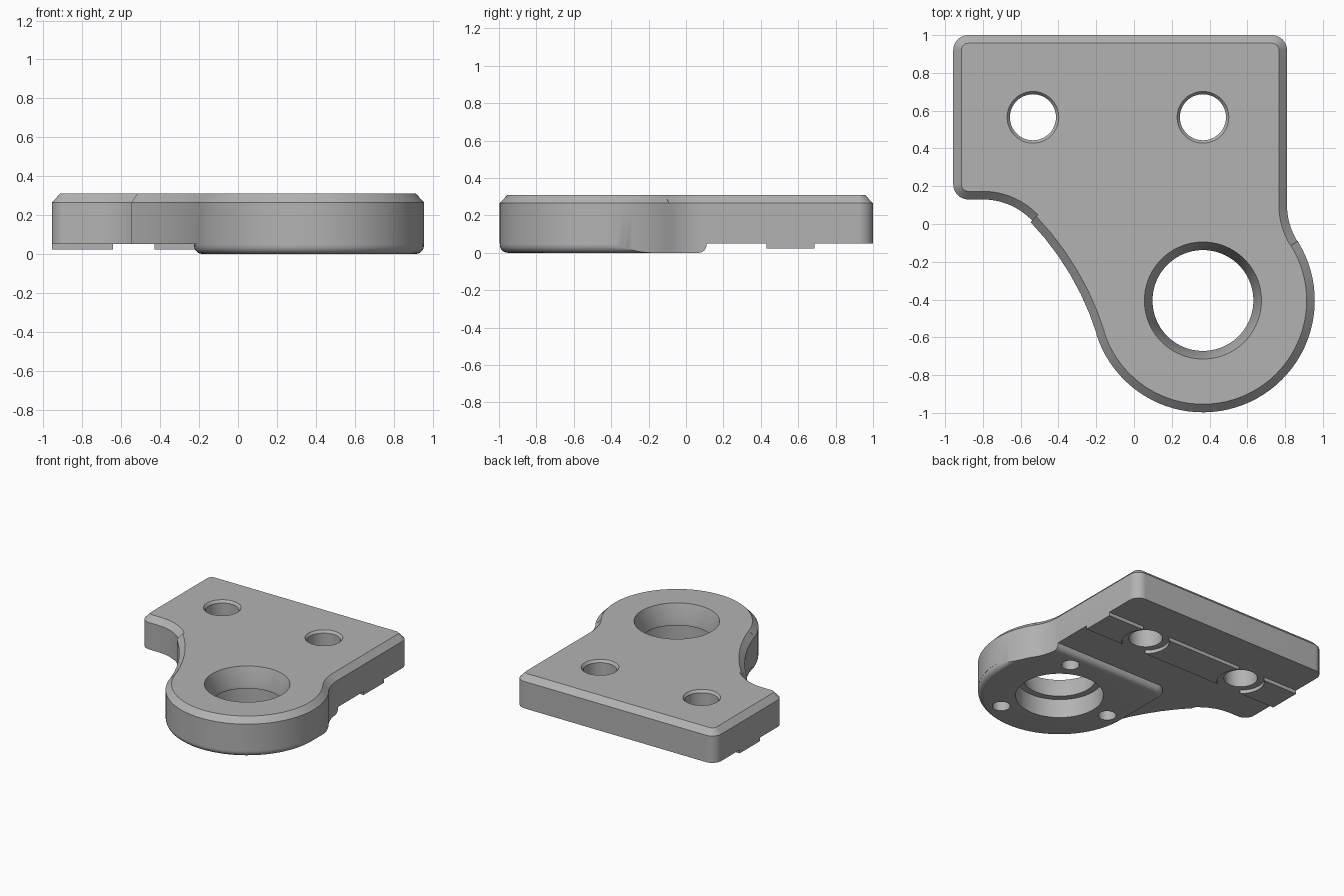
import bpy, bmesh, math

if "Cube" in bpy.data.objects:
    bpy.data.objects.remove(bpy.data.objects["Cube"])

grey = bpy.data.materials.new("plain_grey")
grey.use_nodes = True
colour = (0.45, 0.45, 0.45, 1)
grey.diffuse_color = colour
grey.node_tree.nodes["Principled BSDF"].inputs["Base Color"].default_value = colour

RING = (0.365, -0.405)                      # centre of the round end
BOLTS = [(-0.535, 0.565), (0.365, 0.565)]   # plate bolt holes


def outline(arcs, inset):
    """Points along (cx, cy, r, start, end) arcs; clockwise arcs are concave."""
    pts = []
    for cx, cy, r, a0, a1 in arcs:
        r += -inset if a1 > a0 else inset
        n = max(6, int(abs(a1 - a0) / 4))
        for i in range(n + 1):
            a = math.radians(a0 + (a1 - a0) * i / n)
            pts.append((cx + r * math.cos(a), cy + r * math.sin(a)))
    return pts


def loft(name, rings):
    """Solid through rings of (points, z), listed from bottom to top."""
    bm = bmesh.new()
    loops = [[bm.verts.new((x, y, z)) for x, y in pts] for pts, z in rings]
    for low, high in zip(loops, loops[1:]):
        for i in range(len(low)):
            j = (i + 1) % len(low)
            bm.faces.new((low[i], low[j], high[j], high[i]))
    bm.faces.new(loops[0][::-1])
    bm.faces.new(loops[-1])
    bmesh.ops.remove_doubles(bm, verts=bm.verts, dist=1e-4)
    bmesh.ops.recalc_face_normals(bm, faces=bm.faces)
    mesh = bpy.data.meshes.new(name)
    bm.to_mesh(mesh)
    bm.free()
    ob = bpy.data.objects.new(name, mesh)
    bpy.context.collection.objects.link(ob)
    return ob


def turned(name, centre, profile, n=72):
    """Round solid from (radius, z) pairs."""
    def ring(r):
        return [(centre[0] + r * math.cos(math.tau * i / n),
                 centre[1] + r * math.sin(math.tau * i / n)) for i in range(n)]
    return loft(name, [(ring(r), z) for r, z in profile])


def box(name, x0, x1, y0, y1, z0, z1):
    pts = [(x0, y0), (x1, y0), (x1, y1), (x0, y1)]
    return loft(name, [(pts, z0), (pts, z1)])


def cut(target, tool):
    """Subtract the tool for good and remove it."""
    mod = target.modifiers.new("cut", "BOOLEAN")
    mod.operation, mod.solver, mod.object = "DIFFERENCE", "EXACT", tool
    bpy.context.view_layer.update()
    done = target.evaluated_get(bpy.context.evaluated_depsgraph_get())
    mesh = bpy.data.meshes.new_from_object(done)
    target.modifiers.clear()
    target.data = mesh
    bpy.data.objects.remove(tool)


# Plate outline, anticlockwise, with a chamfered top edge
plate_arcs = [
    (*RING, 0.592, 197.5, 392),
    (1.17, 0.1, 0.36, 212, 180),
    (0.73, 0.92, 0.08, 0, 90),
    (-0.877, 0.92, 0.08, 90, 180),
    (-0.877, 0.21, 0.08, 180, 270),
]
notch_arcs = [(-0.8, -0.23, 0.36, 90, 43.7), (-1.647, -1.04, 1.52, 43.7, 17.5)]
plate_arcs += notch_arcs
plate = loft("bracket_plate", [(outline(plate_arcs, d), z)
                               for d, z in ((0, 0), (0, 0.265), (0.043, 0.31))])

# Lower boss under the round end, with a rounded bottom edge
boss_arcs = [(*RING, 0.591, 180, 360),
             (0.866, 0.02, 0.09, 0, 90), (-0.136, 0.02, 0.09, 90, 180)]
round_edge = []
for i in range(7):
    a = math.radians(15 * i)
    round_edge.append((0.043 * (1 - math.sin(a)), 0.043 * (1 - math.cos(a))))
boss = loft("boss_shape", [(outline(boss_arcs, d), z)
                           for d, z in [(0.043, -0.1)] + round_edge + [(0, 0.1)]])

# Thin raised pads that stop short of the bolt holes
pads = box("pad_strip", -1.3, 1.3, 0.43, 0.688, 0.022, 0.1)
for c in BOLTS:
    cut(pads, turned("pad_relief", c, [(0.172, -0.1), (0.172, 0.2)]))

# Remove everything else below the plate
under = box("underside_cutter", -1.2, 1.2, -1.2, 1.2, -0.05, 0.05)
cut(under, boss)
cut(under, pads)
cut(plate, under)

# Large tapered bore with a wider recess beneath
cut(plate, turned("bore", RING, [(0.318, -0.1), (0.318, 0.15), (0.267, 0.15),
                                 (0.267, 0.17), (0.31, 0.31), (0.31, 0.4)], 96))

# Plate bolt holes with a small chamfer
for c in BOLTS:
    cut(plate, turned("bolt_hole", c, [(0.122, -0.1), (0.122, 0.29),
                                       (0.137, 0.31), (0.137, 0.4)], 48))

# Three blind screw holes around the bore
for deg in (60, 180, 300):
    a = math.radians(deg)
    c = (RING[0] + 0.45 * math.cos(a), RING[1] + 0.45 * math.sin(a))
    cut(plate, turned("screw_hole", c, [(0.065, -0.1), (0.065, 0.15)], 32))

# Finish
plate.data.materials.clear()
plate.data.materials.append(grey)
bpy.ops.object.select_all(action="DESELECT")
plate.select_set(True)
bpy.context.view_layer.objects.active = plate
bpy.ops.object.shade_smooth_by_angle(angle=math.radians(25))
